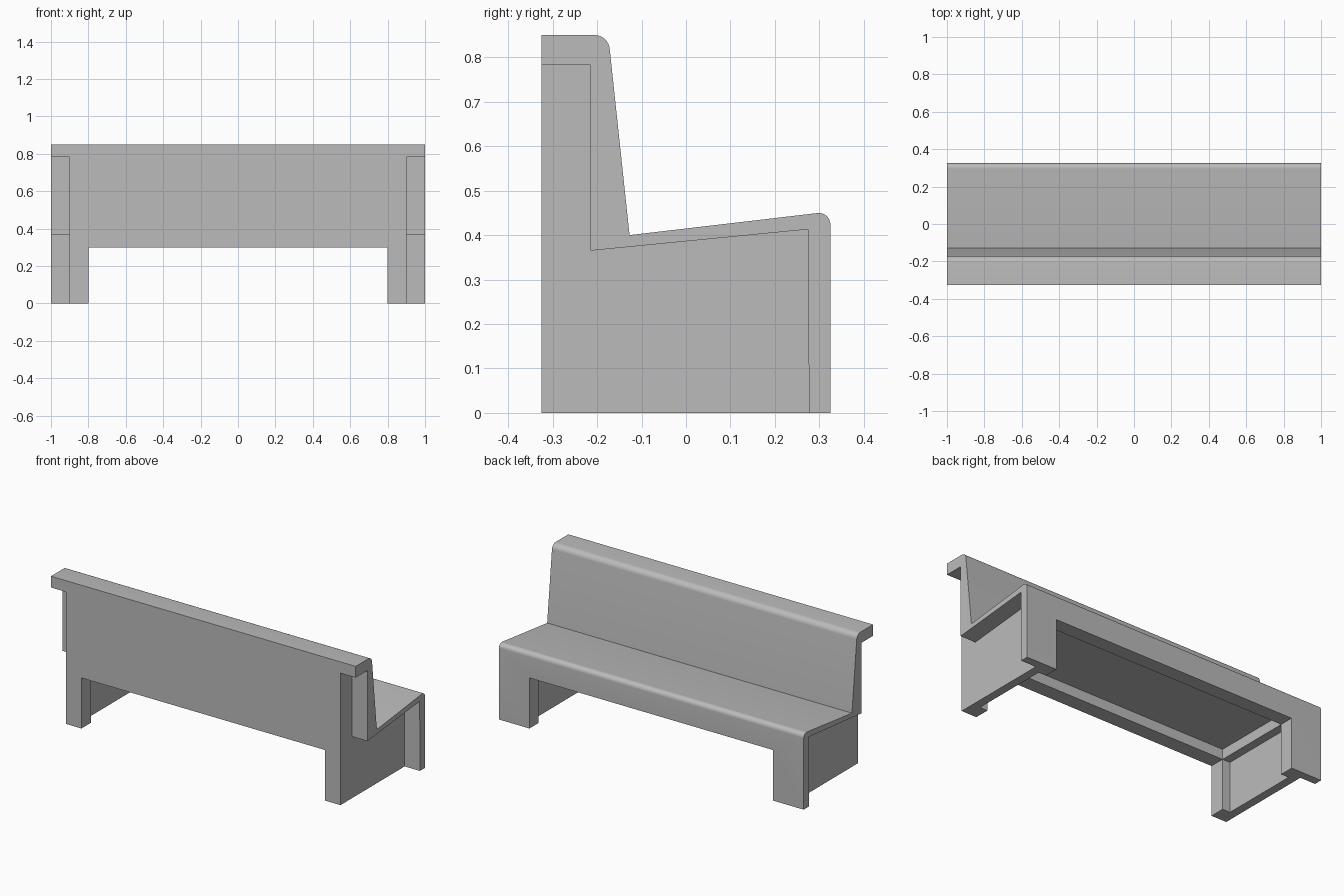
import bpy
import bmesh
import math

cube = bpy.data.objects.get("Cube")
if cube:
    bpy.data.objects.remove(cube, do_unlink=True)

grey = bpy.data.materials.new("concrete_grey")
grey.use_nodes = True
colour = (0.5, 0.5, 0.5, 1)
grey.diffuse_color = colour
grey.node_tree.nodes["Principled BSDF"].inputs["Base Color"].default_value = colour


def prism(name, profile, x0, x1, round_corners=(), radius=0.03):
    """Extrude a (y, z) profile along x, rounding the chosen corners."""
    bm = bmesh.new()
    face = bm.faces.new([bm.verts.new((x0, y, z)) for y, z in profile])
    moved = bmesh.ops.extrude_face_region(bm, geom=[face])["geom"]
    for v in moved:
        if isinstance(v, bmesh.types.BMVert):
            v.co.x = x1
    bmesh.ops.recalc_face_normals(bm, faces=bm.faces)
    corners = [profile[i] for i in round_corners]

    def at_corner(edge):
        a, b = (v.co for v in edge.verts)
        return abs(a.x - b.x) > 0.01 and any(
            math.dist((a.y, a.z), c) < 0.001 for c in corners)

    edges = [e for e in bm.edges if at_corner(e)]
    if edges:
        bmesh.ops.bevel(bm, geom=edges, offset=radius, segments=8,
                        profile=0.5, affect='EDGES')
    mesh = bpy.data.meshes.new(name)
    bm.to_mesh(mesh)
    bm.free()
    mesh.materials.append(grey)
    obj = bpy.data.objects.new(name, mesh)
    bpy.context.collection.objects.link(obj)
    return obj


def box(name, half_x, y0, y1, top):
    """Cutter block that rises from below the floor."""
    return prism(name, [(y0, -0.1), (y1, -0.1), (y1, top), (y0, top)],
                 -half_x, half_x)


# Bench body: backrest and sloping seat in one profile
body = prism("bench_body",
             [(-0.325, 0), (0.325, 0), (0.325, 0.453), (-0.127, 0.4),
              (-0.175, 0.85), (-0.325, 0.85)],
             -1, 1, round_corners=(2, 4))

# Recessed end panels, leaving the seat shell overhanging
recess = [(-0.4, -0.1), (0.277, -0.1), (0.275, 0.413),
          (-0.215, 0.365), (-0.215, 0.783), (-0.4, 0.783)]
cutters = [prism("end_recess", recess, side * 0.9, side * 1.1)
           for side in (-1, 1)]

# Opening between the legs, hollow under the seat, thinned leg walls
cutters += [box("leg_opening", 0.8, -0.5, 0.5, 0.3),
            box("seat_hollow", 0.8, -0.235, 0.24, 0.36),
            box("leg_hollow", 0.85, -0.235, 0.24, 0.3)]

bpy.ops.object.select_all(action='DESELECT')
bpy.context.view_layer.objects.active = body
body.select_set(True)
for cutter in cutters:
    cutter.hide_render = True
    cut = body.modifiers.new(cutter.name, 'BOOLEAN')
    cut.operation = 'DIFFERENCE'
    cut.solver = 'EXACT'
    cut.object = cutter
    bpy.ops.object.modifier_apply(modifier=cut.name)
for cutter in cutters:
    bpy.data.objects.remove(cutter, do_unlink=True)

# Smooth only the rounded edges
bpy.ops.object.shade_smooth_by_angle(angle=math.radians(30))
